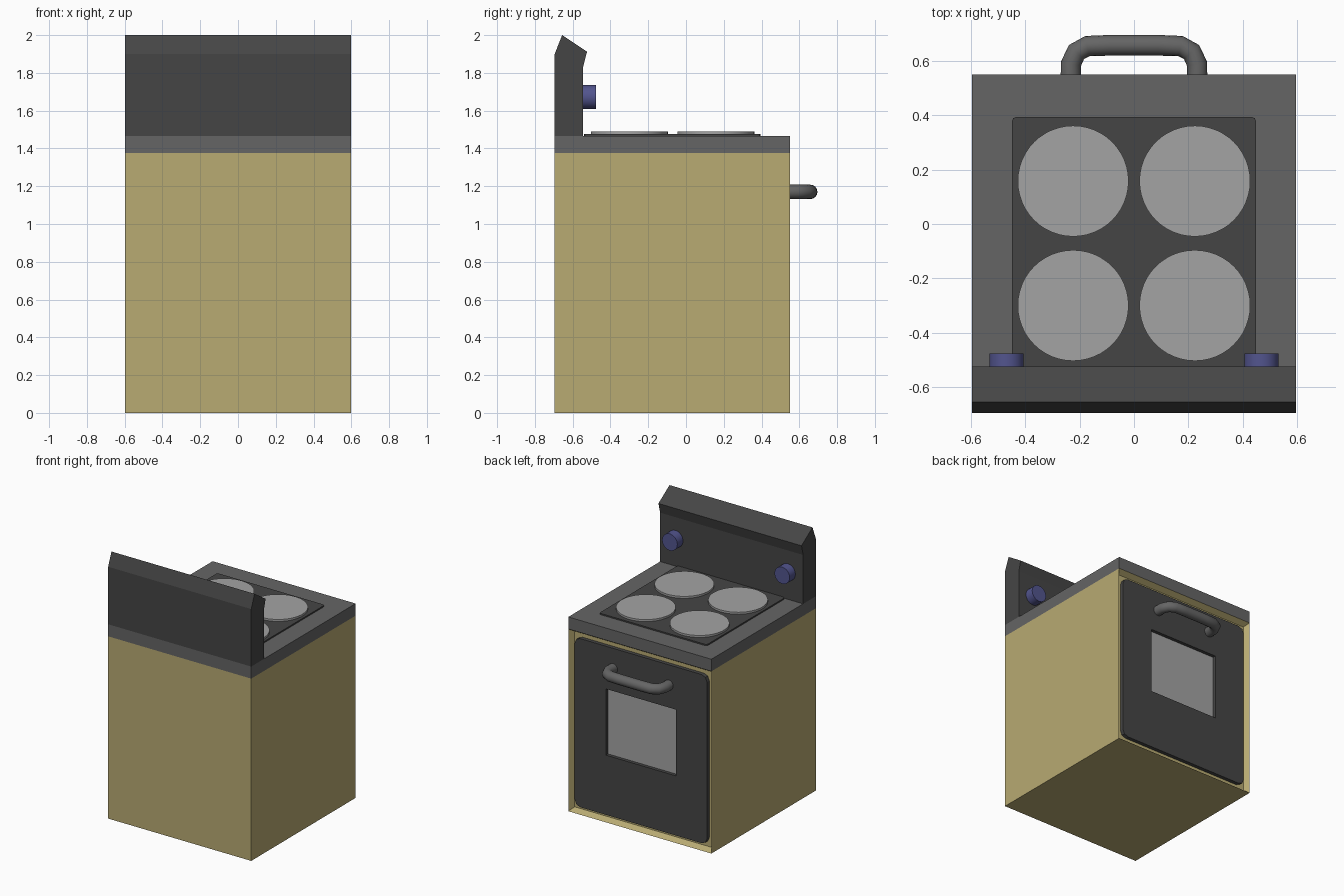
import bpy, bmesh, math
from mathutils import Matrix, Vector

if "Cube" in bpy.data.objects:
    bpy.data.objects.remove(bpy.data.objects["Cube"])


def material(name, rgb):
    m = bpy.data.materials.new(name)
    m.diffuse_color = (*rgb, 1)
    m.use_nodes = True
    m.node_tree.nodes["Principled BSDF"].inputs["Base Color"].default_value = m.diffuse_color
    return m


BEIGE = material("beige enamel", (0.48, 0.405, 0.17))
GREY = material("mid grey", (0.13, 0.13, 0.13))
DARK = material("dark grey", (0.06, 0.06, 0.06))
LIGHT = material("light grey", (0.37, 0.37, 0.37))
BLUE = material("knob blue", (0.085, 0.09, 0.27))


def finish(bm, name, mat):
    bmesh.ops.recalc_face_normals(bm, faces=bm.faces)
    me = bpy.data.meshes.new(name)
    bm.to_mesh(me)
    bm.free()
    me.materials.append(mat)
    ob = bpy.data.objects.new(name, me)
    bpy.context.collection.objects.link(ob)
    return ob


def box_bm(x0, x1, y0, y1, z0, z1):
    bm = bmesh.new()
    bmesh.ops.create_cube(bm, size=1)
    for v in bm.verts:
        v.co = ((x0 + x1) / 2 + v.co.x * (x1 - x0),
                (y0 + y1) / 2 + v.co.y * (y1 - y0),
                (z0 + z1) / 2 + v.co.z * (z1 - z0))
    return bm


def prism(name, points, offset, mat):
    bm = bmesh.new()
    f = bm.faces.new([bm.verts.new(p) for p in points])
    ext = bmesh.ops.extrude_face_region(bm, geom=[f], use_keep_orig=True)
    verts = [g for g in ext["geom"] if isinstance(g, bmesh.types.BMVert)]
    bmesh.ops.translate(bm, verts=verts, vec=offset)
    return finish(bm, name, mat)


def smooth(ob, angle=35):
    bpy.ops.object.select_all(action='DESELECT')
    ob.select_set(True)
    bpy.context.view_layer.objects.active = ob
    bpy.ops.object.shade_smooth_by_angle(angle=math.radians(angle))


def disc(name, centre, radius, depth, mat, axis='Z'):
    bm = bmesh.new()
    rot = Matrix.Rotation(math.pi / 2, 4, 'X') if axis == 'Y' else Matrix()
    bmesh.ops.create_cone(bm, cap_ends=True, segments=48, radius1=radius,
                          radius2=radius, depth=depth,
                          matrix=Matrix.Translation(centre) @ rot)
    smooth(finish(bm, name, mat))


def chamfered(a0, a1, b0, b1, r):
    # rectangle outline with small rounded corners
    pts = []
    for i, (a, b) in enumerate(((a1 - r, b1 - r), (a0 + r, b1 - r),
                                (a0 + r, b0 + r), (a1 - r, b0 + r))):
        for k in range(3):
            t = math.pi / 2 * (i + k / 2)
            pts.append((a + r * math.cos(t), b + r * math.sin(t)))
    return pts


W, BACK, FRONT = 0.597, -0.695, 0.55

# oven body, with a bevelled recess on the door side
bm = box_bm(-W, W, BACK, FRONT, 0, 1.375)
bm.normal_update()
door_face = [f for f in bm.faces if f.normal.y > 0.9]
bmesh.ops.inset_region(bm, faces=door_face, thickness=0.035, depth=0)
for v in door_face[0].verts:
    v.co.y -= 0.04
finish(bm, "oven_body", BEIGE)

# worktop slab and dark hob plate
finish(box_bm(-W, W, BACK, FRONT, 1.375, 1.466), "worktop", GREY)
prism("hob_plate", [(x, y, 1.46) for x, y in chamfered(-0.449, 0.449, -0.54, 0.394, 0.015)],
      (0, 0, 0.016), DARK)

# four burners
for x in (-0.224, 0.224):
    for y in (-0.3, 0.158):
        disc("burner", (x, y, 1.48), 0.204, 0.022, LIGHT)

# splashback with an overhanging top
profile = [(BACK, 1.466), (BACK, 1.9), (-0.656, 2.0), (-0.524, 1.912),
           (-0.544, 1.835), (-0.544, 1.466)]
prism("splashback", [(-W, y, z) for y, z in profile], (2 * W, 0, 0), DARK)

# control knobs
for x in (-0.469, 0.469):
    disc("knob", (x, -0.513, 1.672), 0.063, 0.074, BLUE, 'Y')

# door with a window opening cut through it
door = prism("oven_door", [(x, 0.505, z) for x, z in chamfered(-0.552, 0.552, 0.05, 1.322, 0.045)],
             (0, 0.033, 0), DARK)
cutter = finish(box_bm(-0.293, 0.293, 0.45, 0.6, 0.5, 1.0), "window_cutter", DARK)
cutter.hide_render = True
cutter.hide_viewport = False
cut = door.modifiers.new("window", 'BOOLEAN')
cut.operation = 'DIFFERENCE'
cut.solver = 'EXACT'
cut.object = cutter
bpy.ops.object.select_all(action='DESELECT')
bpy.context.view_layer.objects.active = door
door.select_set(True)
bpy.ops.object.modifier_apply(modifier=cut.name)
bpy.data.objects.remove(cutter)

# window glass
finish(box_bm(-0.293, 0.293, 0.507, 0.513, 0.5, 1.0), "window_glass", LIGHT)

# bent tube handle
half = [(0.232, 0.525), (0.232, 0.59), (0.212, 0.633), (0.172, 0.655), (0.09, 0.658)]
path = half + [(-x, y) for x, y in reversed(half)]
bm = bmesh.new()
rings = []
for i, p in enumerate(path):
    a, b = Vector(path[max(i - 1, 0)]), Vector(path[min(i + 1, len(path) - 1)])
    t = (b - a).normalized()
    ring = []
    for k in range(16):
        ang = 2 * math.pi * k / 16
        s = 0.038 * math.cos(ang)
        ring.append(bm.verts.new((p[0] - t.y * s, p[1] + t.x * s,
                                  1.17 + 0.038 * math.sin(ang))))
    rings.append(ring)
for r, q in zip(rings, rings[1:]):
    for k in range(16):
        bm.faces.new((r[k], r[(k + 1) % 16], q[(k + 1) % 16], q[k]))
bm.faces.new(rings[0])
bm.faces.new(rings[-1])
smooth(finish(bm, "door_handle", GREY))
